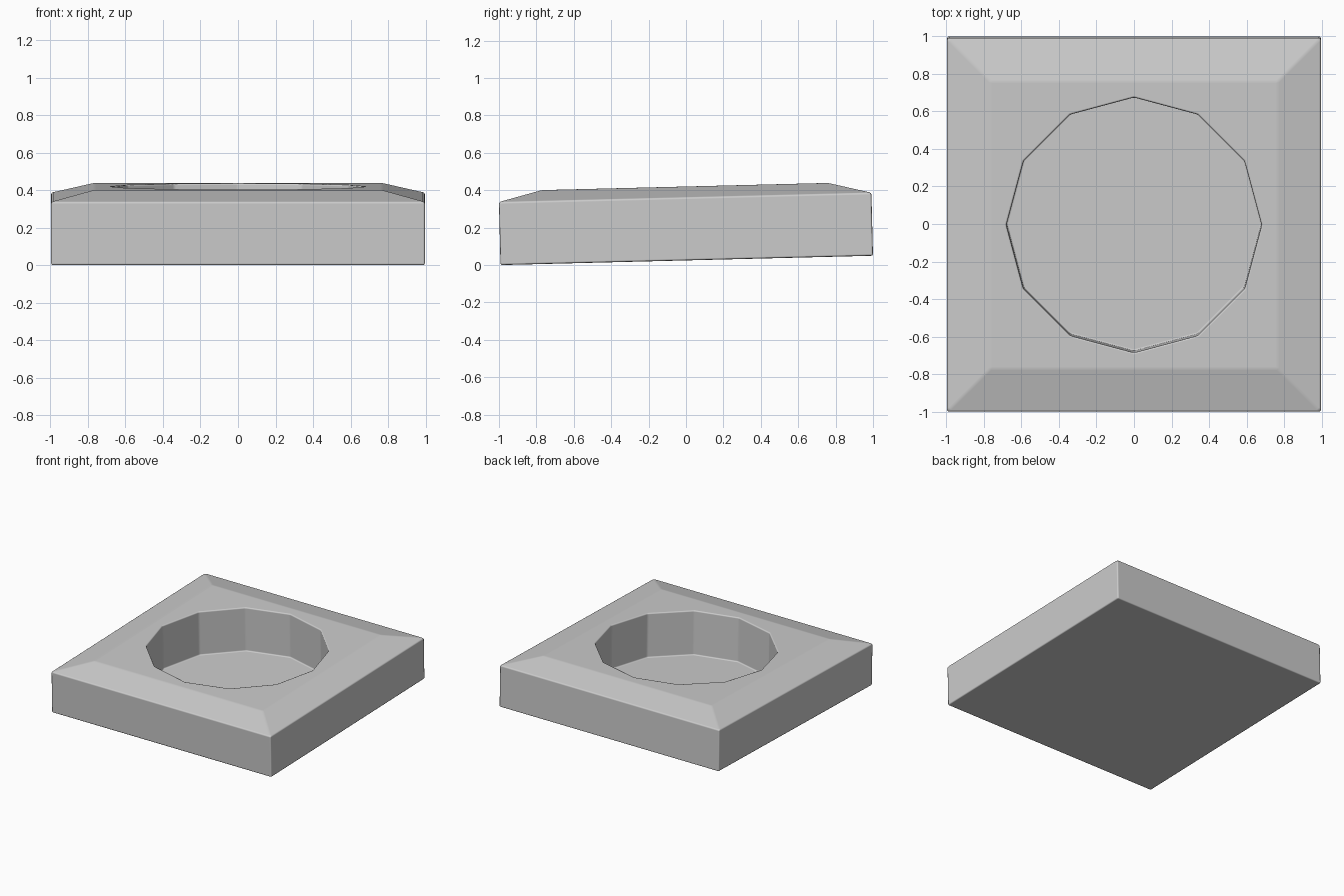
import bpy, bmesh, math

cube = bpy.data.objects.get("Cube")
if cube:
    bpy.data.objects.remove(cube, do_unlink=True)

HALF, INNER = 0.996, 0.765           # outer half width, half width of the flat top
SIDE, TOP, FLOOR = 0.337, 0.395, 0.035
RADIUS = 0.68
TILT = math.atan(0.05 / 2)

grey = bpy.data.materials.new("plain grey")
grey.use_nodes = True
colour = (0.6, 0.6, 0.6, 1)
grey.diffuse_color = colour
grey.node_tree.nodes["Principled BSDF"].inputs["Base Color"].default_value = colour


def add_object(name, bm):
    bmesh.ops.recalc_face_normals(bm, faces=bm.faces)
    mesh = bpy.data.meshes.new(name)
    bm.to_mesh(mesh)
    bm.free()
    mesh.materials.append(grey)
    obj = bpy.data.objects.new(name, mesh)
    obj.location = (0, 0.004, HALF * math.sin(TILT))
    obj.rotation_euler.x = TILT
    bpy.context.collection.objects.link(obj)
    return obj


def stacked_prism(rings, sides, start):
    """Closed solid from (radius, height) rings of a regular polygon."""
    bm = bmesh.new()
    loops = []
    for radius, z in rings:
        angles = [start + math.tau * i / sides for i in range(sides)]
        loops.append([bm.verts.new((radius * math.cos(a), radius * math.sin(a), z))
                      for a in angles])
    for low, high in zip(loops, loops[1:]):
        for i in range(sides):
            j = (i + 1) % sides
            bm.faces.new((low[i], low[j], high[j], high[i]))
    bm.faces.new(loops[0][::-1])
    bm.faces.new(loops[-1])
    return bm


# Square block with a sloped border around its flat top
diag = math.sqrt(2)
block = add_object("block", stacked_prism(
    [(HALF * diag, 0), (HALF * diag, SIDE), (INNER * diag, TOP)], 4, math.pi / 4))

# Twelve-sided recess
cutter = add_object("recess_cutter", stacked_prism(
    [(RADIUS, FLOOR), (RADIUS, TOP + 0.2)], 12, 0))
cutter.hide_render = True
cutter.hide_set(True)
cutter.display_type = 'WIRE'

recess = block.modifiers.new("recess", 'BOOLEAN')
recess.operation = 'DIFFERENCE'
recess.solver = 'EXACT'
recess.object = cutter

# Softly rounded edges
for poly in block.data.polygons:
    poly.use_smooth = True
for poly in cutter.data.polygons:
    poly.use_smooth = True
bevel = block.modifiers.new("soft_edges", 'BEVEL')
bevel.width = 0.01
bevel.segments = 2
bevel.limit_method = 'ANGLE'
bevel.angle_limit = math.radians(10)
bevel.harden_normals = True
